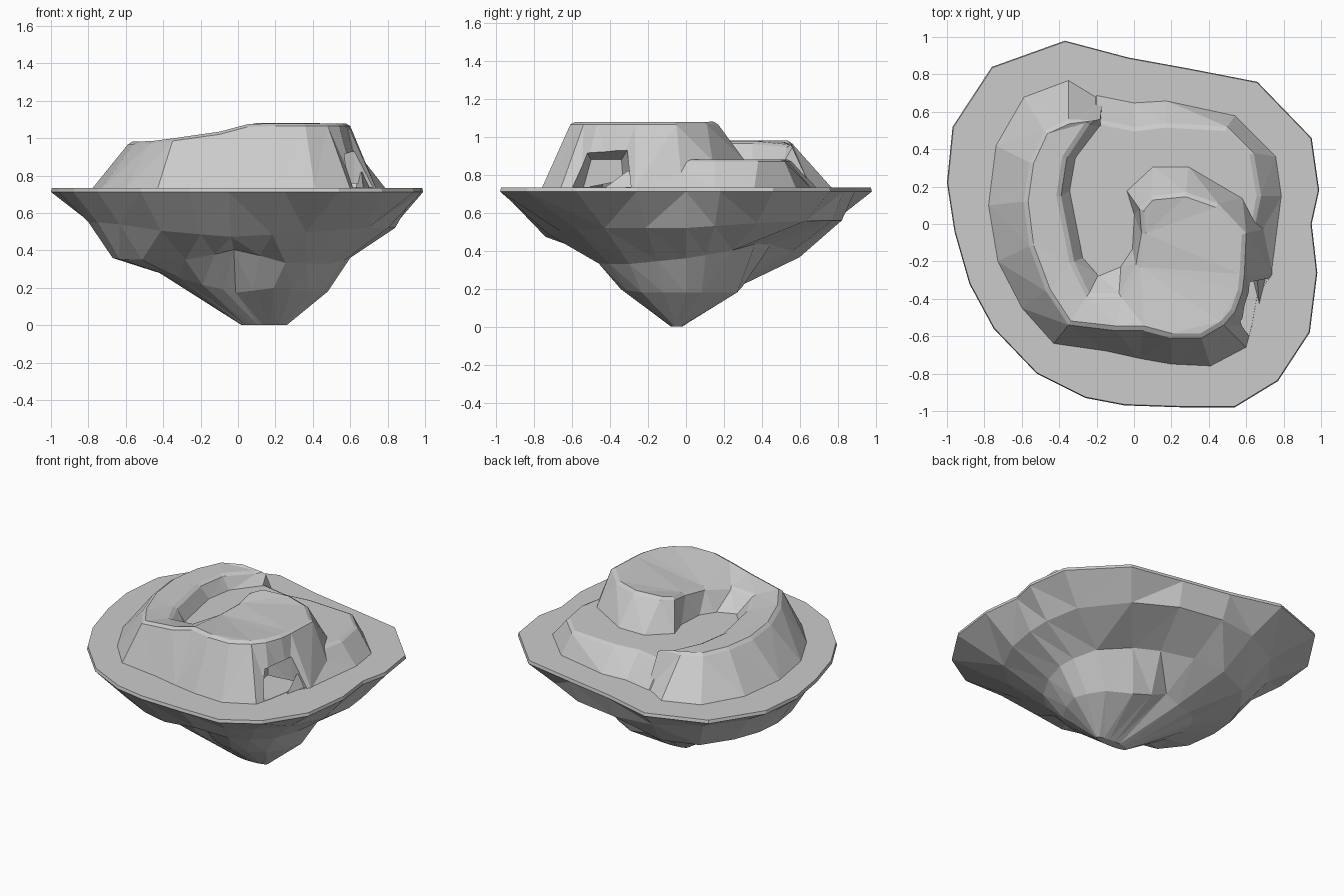
import bpy, bmesh, math

if "Cube" in bpy.data.objects:
    bpy.data.objects.remove(bpy.data.objects["Cube"])


def finish(name, bm):
    bmesh.ops.triangulate(bm, faces=bm.faces[:])
    bmesh.ops.recalc_face_normals(bm, faces=bm.faces[:])
    me = bpy.data.meshes.new(name)
    bm.to_mesh(me)
    bm.free()
    ob = bpy.data.objects.new(name, me)
    bpy.context.collection.objects.link(ob)
    return ob


def loft(bm, rings):
    """Skin a stack of equal-length rings from bottom to top; returns both caps."""
    vs = [[bm.verts.new(p) for p in r] for r in rings]
    n = len(vs[0])
    for a, b in zip(vs, vs[1:]):
        for i in range(n):
            j = (i + 1) % n
            bm.faces.new((a[i], a[j], b[j], b[i]))
    return bm.faces.new(vs[0][::-1]), bm.faces.new(vs[-1])


def chamfer_cap(bm, cap, width, depth):
    bm.normal_update()
    bmesh.ops.inset_region(bm, faces=[cap], thickness=width, depth=depth)


def sample(table, ang):
    """Interpolate a (radius, z) table laid out every 30 degrees."""
    t = (ang / math.radians(30)) % 12
    i = int(t) % 12
    f = t - int(t)
    a, b = table[i], table[(i + 1) % 12]
    return a[0] + (b[0] - a[0]) * f, a[1] + (b[1] - a[1]) * f


# Island base: thin rim over a lobed, tapering rock
rim = [(.99, .18), (.95, .46), (.66, .76), (.3, .83), (-.03, .89), (-.37, .98),
       (-.76, .84), (-.97, .52), (-1, .22), (-.96, -.04), (-.88, -.32),
       (-.75, -.56), (-.52, -.8), (-.26, -.93), (-.05, -.97), (.25, -.98), (.54, -.98),
       (.77, -.84), (.94, -.58), (.98, -.26), (.95, 0)]
upper = [(.84, .52), (.86, .55), (.82, .56), (.82, .56), (.85, .56), (.85, .57),
         (.80, .55), (.80, .55), (.75, .50), (.74, .47), (.75, .50), (.82, .52)]
middle = [(.60, .36), (.56, .41), (.44, .45), (.55, .40), (.68, .35), (.67, .36),
          (.67, .36), (.68, .35), (.50, .35), (.42, .41), (.53, .33), (.57, .33)]
lower = [(.48, .18), (.42, .18), (.32, .18), (.30, .26), (.32, .20), (.37, .27),
         (.42, .28), (.42, .27), (.34, .21), (.24, .17), (.40, .20), (.45, .18)]
angles = [math.atan2(y, x) for x, y in rim]
rings = [[(.14 + .12 * math.cos(a), -.05 + .03 * math.sin(a), 0) for a in angles]]
for table in (lower, middle, upper):
    ring = []
    for a in angles:
        r, z = sample(table, a)
        ring.append((r * math.cos(a), r * math.sin(a), z))
    rings.append(ring)
rings.append([(x, y, .712) for x, y in rim])
rings.append([(x * .995, y * .995, .733) for x, y in rim])
bm = bmesh.new()
loft(bm, rings)
finish("island_rock", bm)

# Spiral ridge and summit: top x, y, z then base x, y
outer = [(-.18, .56, .96, -.17, .66), (-.35, .56, .98, -.35, .77), (-.48, .5, .98, -.59, .68),
         (-.56, .33, .98, -.74, .42), (-.59, .12, .98, -.78, .1), (-.56, -.12, .98, -.73, -.2),
         (-.47, -.36, .985, -.6, -.45), (-.35, -.54, 1, -.43, -.64),
         (-.1, -.57, 1.035, -.15, -.68), (.05, -.57, 1.075, .03, -.72),
         (.2, -.61, 1.08, .2, -.75), (.36, -.61, 1.08, .41, -.76),
         (.48, -.54, 1.08, .6, -.66), (.54, -.47, 1.08, .63, -.55),
         (.58, -.36, 1.08, .66, -.38), (.59, -.27, 1.08, .74, -.27),
         (.6, -.05, 1.08, .72, -.02)]
inner = [(.45, .11, 1.08, .58, .14), (.28, .17, 1.08, .29, .31), (.09, .15, 1.08, .1, .31),
         (.03, .08, 1.07, -.04, .18), (.04, -.05, 1.05, 0, .05), (.01, -.22, 1.03, -.01, -.13),
         (-.08, -.37, 1, -.07, -.22), (-.24, -.37, .99, -.19, -.27),
         (-.32, -.2, .98, -.27, -.18), (-.39, .15, .98, -.34, .18),
         (-.36, .35, .98, -.31, .35), (-.24, .53, .96, -.18, .52)]
base = [(p[3], p[4], .73) for p in outer] + [(p[3], p[4], .875) for p in inner]
crest = [(p[0], p[1], p[2] - .015) for p in outer + inner]
bm = bmesh.new()
_, cap = loft(bm, [base, crest])
chamfer_cap(bm, cap, .025, .015)
ridge = finish("spiral_ridge", bm)

# Cave hollowed into the right side of the summit
bm = bmesh.new()
mouth = [(-.6, .735), (-.29, .735), (-.31, .93), (-.53, .93)]
back = [(-.54, .735), (-.33, .735), (-.34, .88), (-.5, .88)]
loft(bm, [[(.46, y, z) for y, z in back], [(.62, y, z) for y, z in mouth],
          [(.9, y, z) for y, z in mouth]])
cutter = finish("cave_cutter", bm)
cutter.hide_render = True
cut = ridge.modifiers.new("cave", 'BOOLEAN')
cut.operation = 'DIFFERENCE'
cut.solver = 'EXACT'
cut.object = cutter
bpy.context.view_layer.update()
hollowed = bpy.data.meshes.new_from_object(ridge.evaluated_get(bpy.context.evaluated_depsgraph_get()))
ridge.modifiers.clear()
ridge.data = hollowed
bpy.data.objects.remove(cutter)

# Lower terrace: back-right path and valley floor, mostly under the ridge
terrace = [(.62, -.15, .74, -.24), (.68, .15, .79, .15), (.64, .38, .76, .36),
           (.5, .52, .54, .58), (.17, .54, .17, .66), (0, .52, 0, .65),
           (-.2, .56, -.2, .69), (-.36, .48, -.36, .48), (-.42, .15, -.42, .15),
           (-.34, -.3, -.34, -.3), (-.2, -.44, -.2, -.44), (.1, -.4, .1, -.4),
           (.4, -.15, .4, -.15)]
bm = bmesh.new()
_, cap = loft(bm, [[(p[2], p[3], .73) for p in terrace], [(p[0], p[1], .87) for p in terrace]])
chamfer_cap(bm, cap, .025, .012)
finish("lower_terrace", bm)

# Small rock beside the cave opening
bm = bmesh.new()
loft(bm, [[(.63, -.27, .73), (.67, -.43, .73), (.71, -.27, .73)],
          [(.64, -.27, .8), (.66, -.31, .82), (.68, -.27, .82)]])
finish("cave_rock", bm)
